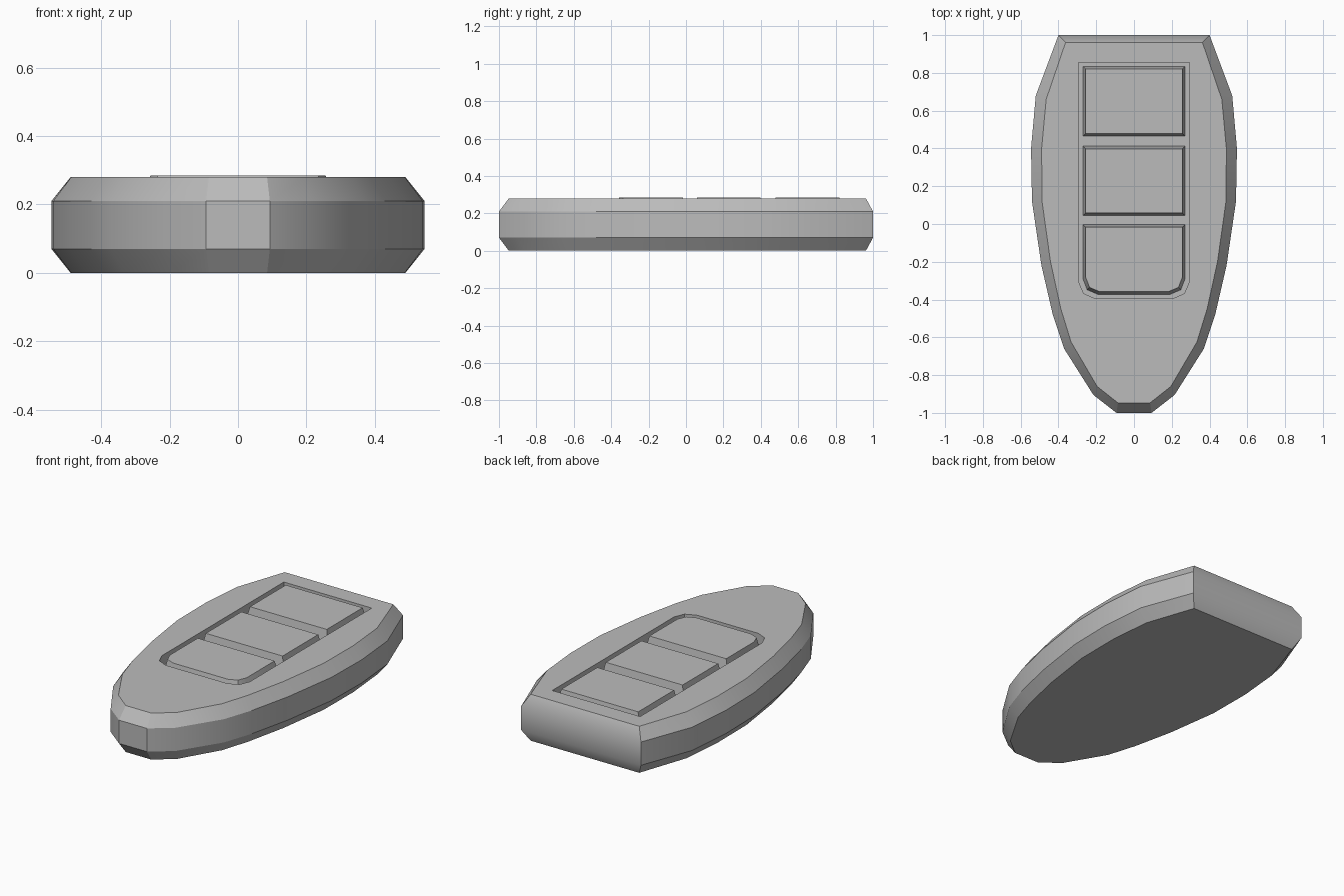
import bpy, bmesh, math

if "Cube" in bpy.data.objects:
    bpy.data.objects.remove(bpy.data.objects["Cube"])

grey = bpy.data.materials.new("mid grey")
grey.diffuse_color = (0.5, 0.5, 0.5, 1)
grey.use_nodes = True
grey.node_tree.nodes["Principled BSDF"].inputs["Base Color"].default_value = grey.diffuse_color


def mirror(half):
    """Right half, front to back, turned into a full counter-clockwise outline."""
    return half + [(-x, y) for x, y in reversed(half)]


def ring(bm, pts, z):
    return [bm.verts.new((x, y, z)) for x, y in pts]


def bridge(bm, a, b):
    n = len(a)
    for i in range(n):
        j = (i + 1) % n
        bm.faces.new((a[i], a[j], b[j], b[i]))


def finish(bm, name):
    bmesh.ops.recalc_face_normals(bm, faces=bm.faces)
    me = bpy.data.meshes.new(name)
    bm.to_mesh(me)
    bm.free()
    me.materials.append(grey)
    ob = bpy.data.objects.new(name, me)
    bpy.context.collection.objects.link(ob)
    bpy.ops.object.select_all(action='DESELECT')
    ob.select_set(True)
    bpy.context.view_layer.objects.active = ob
    bpy.ops.object.shade_smooth_by_angle(angle=math.radians(30))
    return ob


TOP, FLOOR, BUTTON_TOP = 0.28, 0.215, 0.285

outer = mirror([(0.093, -1), (0.215, -0.905), (0.37, -0.66), (0.43, -0.48), (0.49, -0.22),
                (0.54, 0.12), (0.545, 0.4), (0.52, 0.68), (0.4, 1)])
inner = mirror([(0.085, -0.947), (0.195, -0.86), (0.333, -0.625), (0.387, -0.45), (0.442, -0.2),
                (0.487, 0.12), (0.489, 0.4), (0.465, 0.66), (0.362, 0.962)])
recess = mirror([(0.205, -0.395), (0.267, -0.367), (0.293, -0.305), (0.293, 0.855)])

# Case: chamfered shell with a sunken tray in its top
bm = bmesh.new()
rings = [ring(bm, inner, 0), ring(bm, outer, 0.07), ring(bm, outer, 0.21), ring(bm, inner, TOP)]
for lower, upper in zip(rings, rings[1:]):
    bridge(bm, lower, upper)
bm.faces.new(rings[0][::-1])
rim, floor = ring(bm, recess, TOP), ring(bm, recess, FLOOR)
bridge(bm, floor, rim)
bm.faces.new(floor)
edges = [bm.edges.get((r[i - 1], r[i])) for r in (rings[3], rim) for i in range(len(r))]
bmesh.ops.triangle_fill(bm, edges=edges, use_beauty=True, normal=(0, 0, 1))
finish(bm, "case")


# Buttons: tapered blocks standing in the tray
def button(name, half, inset=0.014):
    base = mirror(half)
    mid = (half[0][1] + half[-1][1]) / 2
    sx = 1 - inset / max(x for x, y in half)
    sy = 1 - inset / ((half[-1][1] - half[0][1]) / 2)
    bm = bmesh.new()
    low = ring(bm, base, FLOOR)
    high = ring(bm, [(x * sx, mid + (y - mid) * sy) for x, y in base], BUTTON_TOP)
    bridge(bm, low, high)
    bm.faces.new(low[::-1])
    bm.faces.new(high)
    finish(bm, name)


button("back_button", [(0.27, 0.465), (0.27, 0.835)])
button("middle_button", [(0.27, 0.045), (0.27, 0.412)])
button("front_button", [(0.192, -0.372), (0.248, -0.348), (0.27, -0.29), (0.27, -0.003)])
